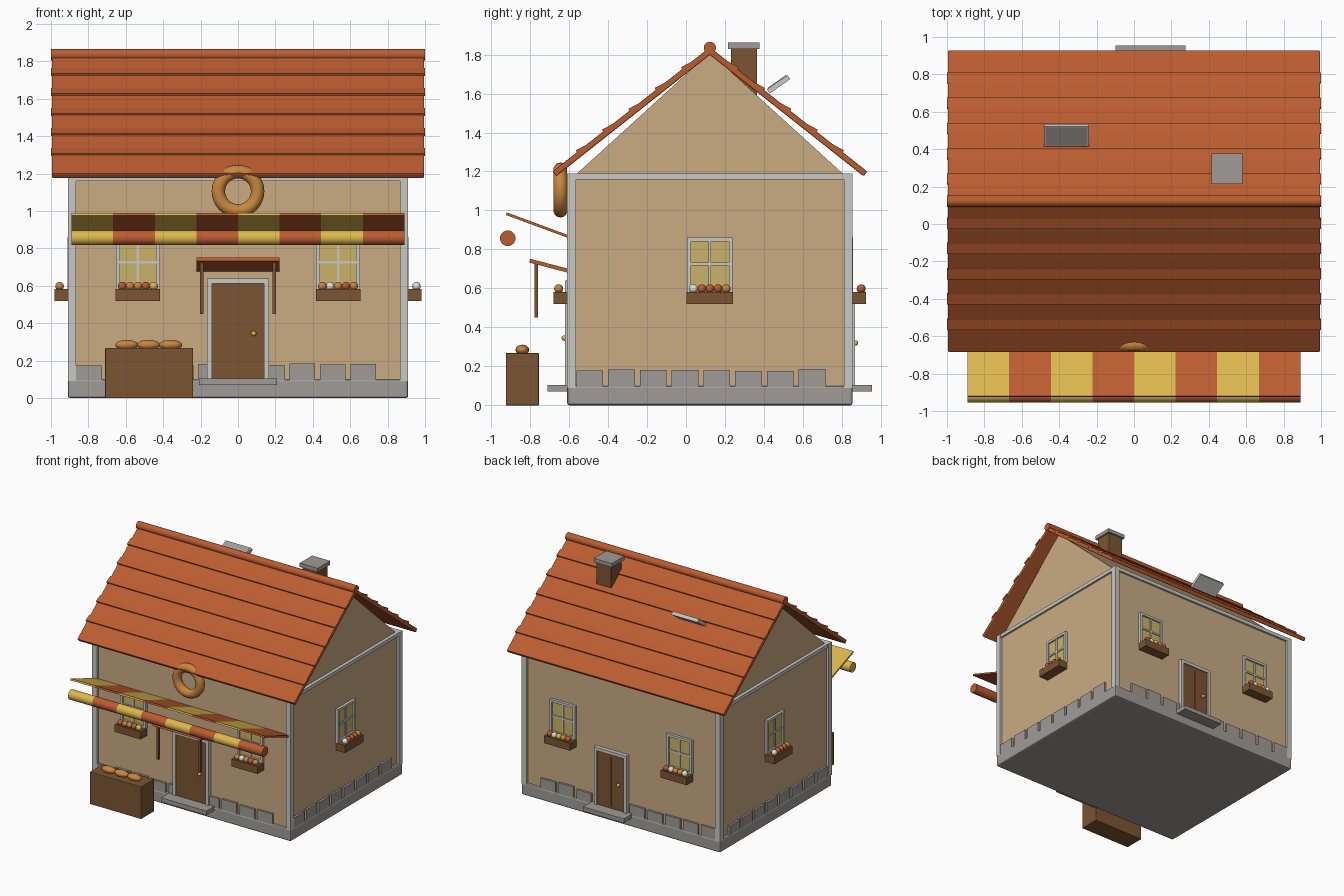
import bpy, bmesh, math, random
from mathutils import Matrix, Vector

if "Cube" in bpy.data.objects:
    bpy.data.objects.remove(bpy.data.objects["Cube"])

random.seed(3)
R = math.radians


def mat(name, r, g, b):
    m = bpy.data.materials.new(name)
    m.diffuse_color = (r, g, b, 1)
    m.use_nodes = True
    m.node_tree.nodes["Principled BSDF"].inputs["Base Color"].default_value = m.diffuse_color
    return m


ROOF = mat("roof orange", .50, .108, .03)
WALL = mat("wall tan", .59, .41, .225)
TRIM = mat("trim light grey", .58, .58, .55)
STONE = mat("stone grey", .35, .33, .31)
WOOD = mat("brown wood", .20, .09, .033)
YELLOW = mat("awning yellow", .72, .48, .075)
BREAD = mat("bread golden", .58, .24, .05)
GLASS = mat("window glass", .60, .45, .14)
WHITE = mat("flower white", .75, .73, .68)
I = Matrix.Identity(4)
CY = .1225  # middle of the house in y


def finish(bm, name, m, mw=I, smooth=False):
    me = bpy.data.meshes.new(name)
    bmesh.ops.recalc_face_normals(bm, faces=bm.faces)
    bm.transform(mw)
    for f in bm.faces:
        f.smooth = smooth
    bm.to_mesh(me)
    bm.free()
    me.materials.append(m)
    ob = bpy.data.objects.new(name, me)
    bpy.context.collection.objects.link(ob)
    return ob


def box(name, lo, hi, m, mw=I, bevel=0):
    lo, hi = Vector(lo), Vector(hi)
    bm = bmesh.new()
    bmesh.ops.create_cube(bm, size=1)
    bm.transform(Matrix.Translation((lo + hi) / 2) @ Matrix.Diagonal((*(hi - lo), 1)))
    if bevel:
        bmesh.ops.bevel(bm, geom=bm.edges[:], offset=bevel, segments=2, affect='EDGES', profile=.5)
    return finish(bm, name, m, mw)


def ball(name, c, r, m, mw=I):
    bm = bmesh.new()
    bmesh.ops.create_uvsphere(bm, u_segments=16, v_segments=10, radius=1)
    bm.transform(Matrix.Translation(c) @ Matrix.Diagonal((*r, 1)))
    return finish(bm, name, m, mw, True)


def rod(name, x0, x1, y, z, r, m):
    # cylinder lying along x
    bm = bmesh.new()
    bmesh.ops.create_cone(bm, cap_ends=True, segments=24, radius1=r, radius2=r, depth=x1 - x0)
    bm.transform(Matrix.Translation(((x0 + x1) / 2, y, z)) @ Matrix.Rotation(R(90), 4, 'Y'))
    ob = finish(bm, name, m)
    for p in ob.data.polygons:
        p.use_smooth = len(p.vertices) == 4
    return ob


def plank(name, x0, x1, a, b, t, m):
    # board across x whose top edge line runs from a to b in (y, z)
    a, b = Vector(a), Vector(b)
    d = b - a
    mw = Matrix.Translation((0, a.x, a.y)) @ Matrix.Rotation(math.atan2(d.y, d.x), 4, 'X')
    return box(name, (x0, 0, -t), (x1, d.length, 0), m, mw)


# foundation, walls, gable prism
box("foundation", (-.91, -.61, 0), (.91, .855, .1), STONE, bevel=.012)
box("walls", (-.89, -.59, .09), (.89, .835, 1.185), WALL)
bm = bmesh.new()
tri = [bm.verts.new((-.88, y, z)) for y, z in ((-.57, 1.18), (.815, 1.18), (CY, 1.81))]
ext = bmesh.ops.extrude_face_region(bm, geom=[bm.faces.new(tri)])
bmesh.ops.translate(bm, vec=(1.76, 0, 0), verts=[v for v in ext["geom"] if isinstance(v, bmesh.types.BMVert)])
finish(bm, "gables", WALL)

# corner posts and top beams
for x in (-.91, .865):
    for y in (-.61, .81):
        box("corner_post", (x, y, .09), (x + .045, y + .045, 1.19), TRIM)
    box("side_top_beam", (x + .003, -.6, 1.16), (x + .042, .845, 1.19), TRIM)
for y in (-.607, .813):
    box("top_beam", (-.9, y, 1.16), (.9, y + .039, 1.19), TRIM)


# wall frames of reference: local x runs along the wall, -y points outward
def side(angle, x, y):
    return Matrix.Translation((x, y, 0)) @ Matrix.Rotation(R(angle), 4, 'Z')


FRONT, BACK = side(0, 0, -.59), side(180, 0, .835)
RIGHT, LEFT = side(90, .89, CY), side(-90, -.89, CY)


def frame(name, u, w, z0, z1, t, out, mw, sill):
    for s in (-1, 1):
        e = u + s * (w - t / 2)
        box(name + "_jamb", (e - t / 2, -out, z0), (e + t / 2, 0, z1), TRIM, mw)
    box(name + "_head", (u - w, -out, z1 - t), (u + w, 0, z1), TRIM, mw)
    if sill:
        box(name + "_sill", (u - w, -out, z0), (u + w, 0, z0 + t), TRIM, mw)


def window(u, mw):
    box("window_glass", (u - .105, -.008, .59), (u + .105, 0, .85), GLASS, mw)
    frame("window", u, .117, .58, .86, .02, .022, mw, True)
    box("window_mullion", (u - .007, -.016, .59), (u + .007, 0, .85), TRIM, mw)
    box("window_crossbar", (u - .105, -.016, .718), (u + .105, 0, .732), TRIM, mw)
    box("flower_box", (u - .119, -.09, .52), (u + .119, -.005, .582), WOOD, mw)
    for i in range(5):
        c = random.choice((ROOF, ROOF, YELLOW, WHITE, BREAD))
        ball("flower", (u + (i - 2) * .042, -.064, .598), (.023,) * 3, c, mw)


def door(u, w, z1, step, knob, mw):
    box("door", (u - w, -.022, .1), (u + w, 0, z1), WOOD, mw)
    box("door_centre_groove", (u - .004, -.025, .12), (u + .004, 0, z1 - .03), WOOD, mw)
    frame("door", u, w + .025, .1, z1 + .025, .027, .032, mw, False)
    ball("door_knob", (u + w * .6, -.035, knob), (.014,) * 3, YELLOW, mw)
    box("door_step", (u - step, -.12, .07), (u + step, 0, .105), STONE, mw)


for wall in (FRONT, BACK):
    window(-.535, wall)
    window(.535, wall)
window(0, RIGHT)
window(0, LEFT)
door(0, .14, .615, .208, .345, FRONT)
door(-.088, .125, .555, .188, .32, BACK)

# stone course along the foot of each wall
for wall, u0, n in ((FRONT, -.865, 10), (BACK, -.735, 10), (RIGHT, -.685, 8), (LEFT, -.6, 8)):
    for i in range(n):
        u = u0 + i * .163
        box("foot_stone", (u, -.017, .09), (u + .137, 0, .172 + random.random() * .015), STONE, wall)

# roof slopes with raised tile courses
for name, s in (("front", -1), ("back", 1)):
    slope = side(0 if s < 0 else 180, 0, CY) @ Matrix.Translation((0, 0, 1.838)) @ Matrix.Rotation(R(38.3), 4, 'X')
    box(name + "_roof", (-.995, -1.03, -.031), (.995, 0, 0), ROOF, slope, .006)
    for i in range(1, 6):
        d = -i * .135 / math.cos(R(38.3)) - .008
        tilt = slope @ Matrix.Translation((0, d, .011)) @ Matrix.Rotation(R(-10), 4, 'X')
        box(name + "_tile_course", (-1, 0, -.016), (1, .06, 0), ROOF, tilt)
rod("ridge_cap", -1, 1, CY, 1.835, .031, ROOF)

# chimney
box("chimney", (.43, .23, 1.58), (.565, .365, 1.83), WOOD)
box("chimney_cap", (.415, .215, 1.83), (.58, .378, 1.862), STONE)

# roof hatch standing open
plank("hatch_frame", -.48, -.24, (.415, 1.622), (.52, 1.695), .026, TRIM)
plank("hatch_panel", -.47, -.25, (.42, 1.63), (.515, 1.696), .008, STONE)

# striped awning with its roll
for i in range(8):
    x = -.89 + i * .2225
    m = (YELLOW, ROOF)[i % 2]
    plank("awning_stripe", x, x + .2225, (-.92, .99), (-.59, .868), .014, m)
    rod("awning_roll", x, x + .2225, -.915, .857, .04, m)

# door canopy with hanging posts
plank("door_canopy", -.222, .222, (-.80, .752), (-.59, .697), .02, ROOF)
for x in (-.193, .193):
    box("canopy_post", (x - .009, -.778, .45), (x + .009, -.76, .728), WOOD)

# hanging bread ring
bpy.ops.mesh.primitive_torus_add(major_radius=.105, minor_radius=.036, major_segments=32, minor_segments=14,
                                 location=(0, -.645, 1.105), rotation=(R(90), 0, 0))
ring = bpy.context.object
ring.name = "bread_ring"
ring.data.materials.append(BREAD)
bpy.ops.object.shade_smooth()

# market crate with loaves
box("crate", (-.71, -.925, 0), (-.24, -.755, .268), WOOD, bevel=.004)
for x in (-.595, -.478, -.36):
    ball("loaf", (x, -.84, .284), (.062, .035, .027), BREAD)
